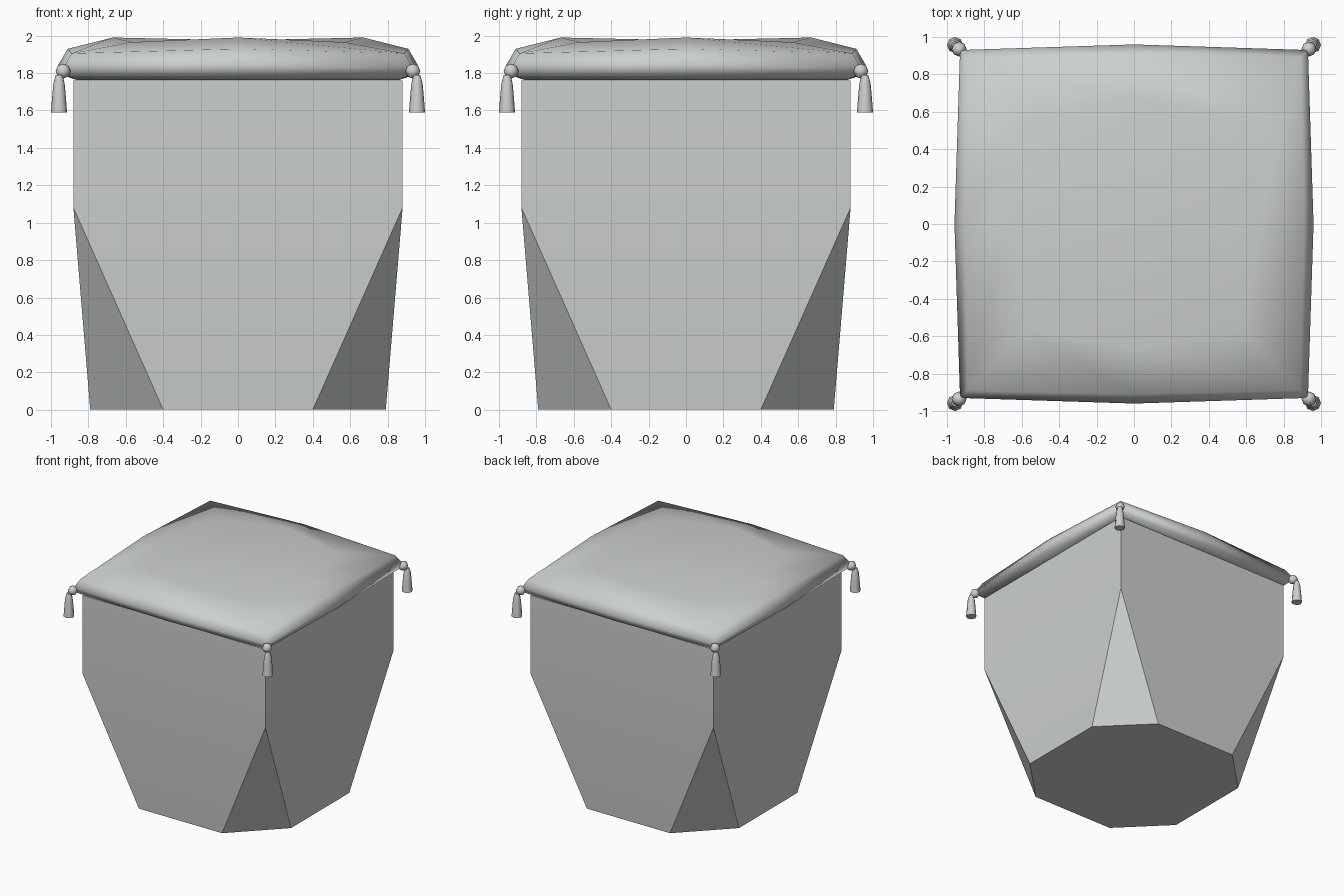
import bpy
import bmesh
import math

cube = bpy.data.objects.get("Cube")
if cube:
    bpy.data.objects.remove(cube, do_unlink=True)

# One pale grey fabric for everything
fabric = bpy.data.materials.new("pale_grey_fabric")
fabric.use_nodes = True
colour = (0.61, 0.64, 0.61, 1)
fabric.diffuse_color = colour
fabric.node_tree.nodes["Principled BSDF"].inputs["Base Color"].default_value = colour


def add_object(name, bm, angle):
    bmesh.ops.recalc_face_normals(bm, faces=bm.faces)
    mesh = bpy.data.meshes.new(name)
    bm.to_mesh(mesh)
    bm.free()
    mesh.materials.append(fabric)
    obj = bpy.data.objects.new(name, mesh)
    bpy.context.collection.objects.link(obj)
    bpy.ops.object.select_all(action='DESELECT')
    obj.select_set(True)
    bpy.context.view_layer.objects.active = obj
    bpy.ops.object.shade_smooth_by_angle(angle=math.radians(angle))
    return obj


def turn(x, y, k):
    """Rotate a point by k quarter turns."""
    for _ in range(k):
        x, y = -y, x
    return x, y


def loft(bm, rings):
    """Join neighbouring rings with quads."""
    for a, b in zip(rings, rings[1:]):
        n = len(a)
        for i in range(n):
            j = (i + 1) % n
            bm.faces.new((a[i], a[j], b[j], b[i]))


# Body: square block whose lower corners are cut to an octagonal foot
bm = bmesh.new()
W, FOOT, CUT, KNEE, TOP = 0.88, 0.79, 0.4, 1.08, 1.76
top = [bm.verts.new((*turn(W, W, k), TOP)) for k in range(4)]
knee = [bm.verts.new((*turn(W, W, k), KNEE)) for k in range(4)]
foot = [[bm.verts.new((*turn(x, y, k), 0)) for x, y in ((FOOT, CUT), (CUT, FOOT))]
        for k in range(4)]
loft(bm, [top, knee])
for k in range(4):
    n = (k + 1) % 4
    bm.faces.new((knee[k], foot[k][0], foot[k][1]))
    bm.faces.new((knee[k], foot[k][1], foot[n][0], knee[n]))
bm.faces.new(top)
bm.faces.new([v for pair in foot for v in pair])
add_object("body", bm, 25)

# Cushion: rings as (middle radius, middle height, corner radius, corner height)
bm = bmesh.new()
profile = [
    (0.67, 1.99, 0.57, 1.965),
    (0.91, 1.93, 0.89, 1.905),
    (0.96, 1.845, 0.93, 1.835),
    (0.94, 1.79, 0.91, 1.785),
    (0.86, 1.762, 0.86, 1.762),
]
rings = []
for mid, mid_z, corner, corner_z in profile:
    ring = []
    for k in range(4):
        ring.append(bm.verts.new((*turn(mid, 0, k), mid_z)))
        ring.append(bm.verts.new((*turn(corner, corner, k), corner_z)))
    rings.append(ring)
loft(bm, rings)
centre = bm.verts.new((0, 0, 1.975))
for i in range(8):
    bm.faces.new((rings[0][i], rings[0][(i + 1) % 8], centre))
bm.faces.new(rings[-1])
add_object("cushion", bm, 80)

# Tassels: a knot at each cushion corner with a flared skirt below it
skirt = [(0.018, 1.79), (0.03, 1.745), (0.036, 1.68), (0.043, 1.59)]
corners = ("back_left", "back_right", "front_right", "front_left")
for k, corner in enumerate(corners):
    bm = bmesh.new()
    knot = bmesh.ops.create_uvsphere(bm, u_segments=8, v_segments=4, radius=0.04)
    bmesh.ops.translate(bm, verts=knot["verts"], vec=(*turn(0.935, 0.935, k), 1.81))
    add_object("knot_" + corner, bm, 60)

    bm = bmesh.new()
    cx, cy = turn(0.957, 0.957, k)
    rings = []
    for radius, z in skirt:
        rings.append([bm.verts.new((cx + radius * math.cos(math.tau * i / 8),
                                    cy + radius * math.sin(math.tau * i / 8), z))
                      for i in range(8)])
    loft(bm, rings)
    bm.faces.new(rings[0])
    bm.faces.new(rings[-1])
    add_object("tassel_" + corner, bm, 50)
